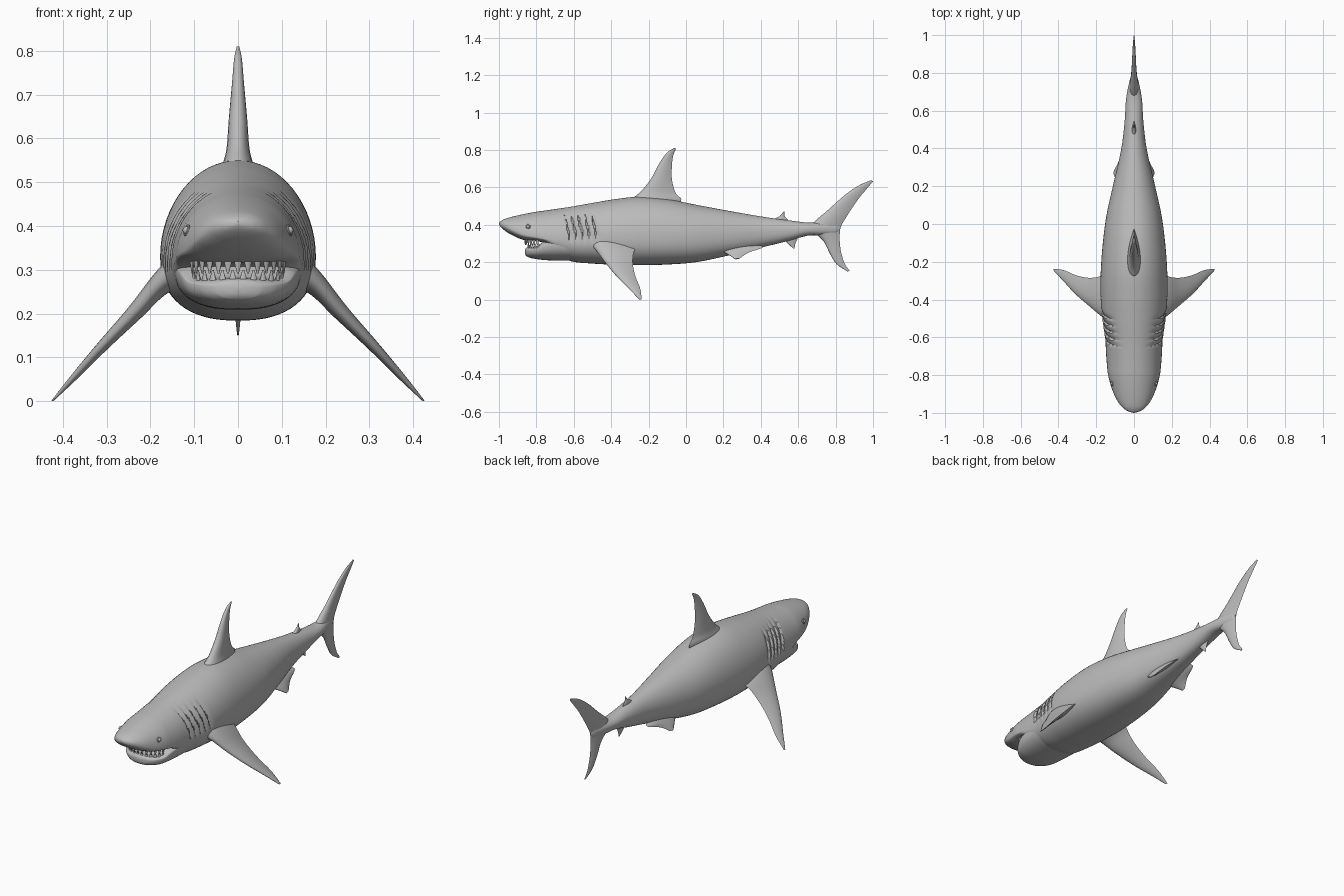
import bpy, bmesh, math
from mathutils import Vector, Matrix

if "Cube" in bpy.data.objects:
    bpy.data.objects.remove(bpy.data.objects["Cube"], do_unlink=True)

skin = bpy.data.materials.new("shark grey")
skin.use_nodes = True
GREY = (0.5, 0.5, 0.5, 1)
skin.diffuse_color = GREY
skin.node_tree.nodes["Principled BSDF"].inputs["Base Color"].default_value = GREY


def finish(name, bm, mirror=False, angle=40):
    bmesh.ops.recalc_face_normals(bm, faces=bm.faces)
    mesh = bpy.data.meshes.new(name)
    bm.to_mesh(mesh)
    bm.free()
    mesh.materials.append(skin)
    ob = bpy.data.objects.new(name, mesh)
    bpy.context.collection.objects.link(ob)
    bpy.ops.object.select_all(action='DESELECT')
    bpy.context.view_layer.objects.active = ob
    ob.select_set(True)
    bpy.ops.object.shade_smooth_by_angle(angle=math.radians(angle))
    if mirror:
        ob.modifiers.new("mirror", 'MIRROR').use_mirror_merge = False
    return ob


def hermite(rows, keys, t):
    """Smooth value of the table rows at key t."""
    n = len(rows)
    i = max(k for k in range(n - 1) if keys[k] <= t or k == 0)

    def slope(k, c):
        a, b = max(k - 1, 0), min(k + 1, n - 1)
        return (rows[b][c] - rows[a][c]) / (keys[b] - keys[a])
    d = keys[i + 1] - keys[i]
    u = min((t - keys[i]) / d, 1)
    return [rows[i][c] * (2*u**3 - 3*u*u + 1) + slope(i, c) * d * (u**3 - 2*u*u + u)
            + rows[i + 1][c] * (3*u*u - 2*u**3) + slope(i + 1, c) * d * (u**3 - u*u)
            for c in range(len(rows[0]))]


def loft(rings):
    """Skin closed rings of points and cap both ends."""
    bm = bmesh.new()
    vs = [[bm.verts.new(p) for p in ring] for ring in rings]
    n = len(vs[0])
    for a, b in zip(vs, vs[1:]):
        for j in range(n):
            k = (j + 1) % n
            bm.faces.new((a[j], a[k], b[k], b[j]))
    bm.faces.new(vs[0])
    bm.faces.new(vs[-1])
    return bm


def power(v, e):
    return math.copysign(abs(v) ** e, v)


def trunk(rows, step, belly=0.83, segments=64):
    """Loft of (y, half width, bottom, widest height, top) sections."""
    keys = [r[0] for r in rows]
    count = round((keys[-1] - keys[0]) / step)
    marks = sorted(set(keys + [keys[0] + (keys[-1] - keys[0]) * i / count
                               for i in range(1, count)]))
    rings = []
    for t in marks:
        y, w, zb, zm, zt = hermite(rows, keys, t)
        ring = []
        for j in range(segments):
            a = 2 * math.pi * j / segments
            c, s = math.cos(a), math.sin(a)
            e = 1 if s >= 0 else belly
            reach = zt - zm if s >= 0 else zm - zb
            ring.append((w * power(c, e), y, zm + reach * power(s, e)))
        rings.append(ring)
    return loft(rings)


def fin(name, rows, normal, mirror=False, steps=6, segments=28):
    """Loft of (leading point, trailing point, half thickness) foil sections."""
    normal = Vector(normal).normalized()
    keys = list(range(len(rows)))
    flat = [(*lead, *trail, thick) for lead, trail, thick in rows]
    rings = []
    for i in range((len(rows) - 1) * steps + 1):
        v = hermite(flat, keys, i / steps)
        lead, trail = Vector(v[:3]), Vector(v[3:6])
        ring = []
        for j in range(segments):
            a = 2 * math.pi * j / segments
            c = (1 - math.cos(a)) / 2
            h = 2.6 * math.sqrt(c) * (1 - c) * v[6]
            ring.append(lead.lerp(trail, c) + normal * math.copysign(h, math.sin(a)))
        rings.append(ring)
    return finish(name, loft(rings), mirror, 60)


def flat_rows(table):
    """Sections for a fin lying in the centre plane."""
    return [((0, a, b), (0, c, d), t) for a, b, c, d, t in table]


# Body and snout
body = trunk([
    (-1, .004, .402, .405, .41), (-.99, .035, .388, .402, .42),
    (-.97, .062, .37, .395, .431), (-.93, .092, .345, .375, .443),
    (-.87, .118, .32, .35, .457), (-.8, .137, .312, .335, .47),
    (-.75, .143, .3, .325, .477), (-.7, .147, .25, .32, .484),
    (-.62, .152, .207, .32, .496), (-.5, .168, .193, .325, .517),
    (-.38, .177, .187, .33, .537), (-.25, .176, .184, .33, .55),
    (-.1, .165, .188, .335, .537), (.05, .145, .2, .34, .508),
    (.2, .112, .23, .345, .48), (.4, .067, .278, .36, .445),
    (.55, .049, .315, .37, .424), (.65, .043, .342, .378, .412),
    (.72, .032, .345, .38, .412), (.8, .012, .355, .38, .405),
    (.82, .003, .37, .38, .39)], .006)

# Gill slits: five overlapping flaps pressed into the sides
for v in body.verts:
    x, y, z = v.co
    t = (y + .635 + (z - .39) * .25) / .036
    if 0 <= t < 5 and .3 < z < .48:
        mask = min(1, (z - .3) / .04, (.48 - z) / .04)
        v.co.x -= math.copysign(.012 * (1 - t % 1) ** 2 * mask, x)
finish("body", body)

# Lower jaw
finish("lower_jaw", trunk([
    (-.862, .012, .245, .258, .268), (-.855, .05, .234, .26, .277),
    (-.835, .085, .224, .264, .281), (-.8, .115, .217, .272, .285),
    (-.76, .132, .212, .29, .312), (-.7, .142, .209, .3, .33),
    (-.6, .146, .208, .3, .34)], .01))


# Teeth along the jaw arcs
def tooth_row(name, count, wide, deep, z, height):
    bm = bmesh.new()
    for i in range(count):
        a = math.radians(-72 + 144 * i / (count - 1))
        spot = Vector((wide * math.sin(a), -.765 - deep * math.cos(a), z + height / 2))
        turn = Matrix.Rotation(a, 4, 'Z') @ Matrix.Diagonal((1, .5, 1, 1))
        if height < 0:
            turn = turn @ Matrix.Rotation(math.pi, 4, 'X')
        bmesh.ops.create_cone(bm, cap_ends=True, segments=10, radius1=.011, radius2=.002,
                              depth=abs(height), matrix=Matrix.Translation(spot) @ turn)
    finish(name, bm)


tooth_row("upper_teeth", 13, .11, .095, .325, -.034)
tooth_row("lower_teeth", 12, .106, .08, .27, .03)


# Eyes with lids, and nostril rims
def ring_mesh(name, centre, facing, radius, tube, ball):
    bm = bmesh.new()
    place = Matrix.Translation(centre) @ Vector(facing).to_track_quat('Z', 'Y').to_matrix().to_4x4()
    n, m = 24, 8
    grid = []
    for i in range(n):
        a = 2 * math.pi * i / n
        loop = []
        for j in range(m):
            b = 2 * math.pi * j / m
            r = radius + tube * math.cos(b)
            loop.append(bm.verts.new(place @ Vector((r * math.cos(a), r * math.sin(a), tube * math.sin(b)))))
        grid.append(loop)
    for i in range(n):
        for j in range(m):
            p, q = grid[i], grid[(i + 1) % n]
            bm.faces.new((p[j], q[j], q[(j + 1) % m], p[(j + 1) % m]))
    if ball:
        bmesh.ops.create_uvsphere(bm, u_segments=20, v_segments=12, radius=radius * .85, matrix=place)
    finish(name, bm, True)


ring_mesh("eyes", (.117, -.845, .39), (1, -.3, .3), .011, .003, True)
ring_mesh("nostrils", (.079, -.925, .374), (.7, -.7, -.2), .006, .002, False)

# Fins on the centre line
fin("dorsal_fin", flat_rows([
    (-.33, .5, -.05, .49, .05), (-.275, .55, -.025, .535, .034),
    (-.235, .585, -.055, .57, .026), (-.185, .65, -.075, .64, .021),
    (-.145, .725, -.075, .72, .014), (-.105, .783, -.067, .775, .009),
    (-.065, .81, -.052, .809, .003)]), (1, 0, 0))
fin("second_dorsal_fin", flat_rows([
    (.43, .41, .53, .4, .014), (.475, .434, .545, .425, .01),
    (.505, .45, .527, .448, .006), (.52, .47, .526, .47, .002)]), (1, 0, 0))
fin("anal_fin", flat_rows([
    (.49, .35, .59, .36, .014), (.525, .318, .597, .33, .01),
    (.55, .295, .585, .3, .006), (.573, .273, .58, .274, .002)]), (1, 0, 0))
fin("tail_fin", flat_rows([
    (.865, .15, .875, .155, .002), (.805, .19, .85, .19, .006),
    (.77, .245, .83, .25, .01), (.737, .31, .822, .31, .014),
    (.69, .355, .822, .35, .02), (.66, .385, .828, .39, .024),
    (.695, .425, .85, .43, .02), (.76, .48, .882, .48, .014),
    (.85, .56, .923, .54, .01), (.925, .611, .96, .585, .007),
    (.99, .639, 1, .632, .002)]), (1, 0, 0))

# Paired fins
fin("pectoral_fins", [
    ((.11, -.53, .31), (.11, -.24, .3), .05),
    ((.175, -.485, .27), (.175, -.275, .265), .027),
    ((.235, -.435, .203), (.235, -.285, .203), .019),
    ((.31, -.37, .125), (.305, -.272, .13), .013),
    ((.375, -.3, .054), (.37, -.245, .06), .008),
    ((.423, -.25, .001), (.425, -.237, .001), .002)], (.73, 0, .69), True)
fin("pelvic_fins", [
    ((.045, .15, .29), (.03, .39, .295), .022),
    ((.07, .19, .262), (.055, .41, .278), .014),
    ((.09, .228, .24), (.08, .335, .252), .009),
    ((.107, .262, .217), (.105, .285, .219), .003)], (.8, 0, .6), True)
